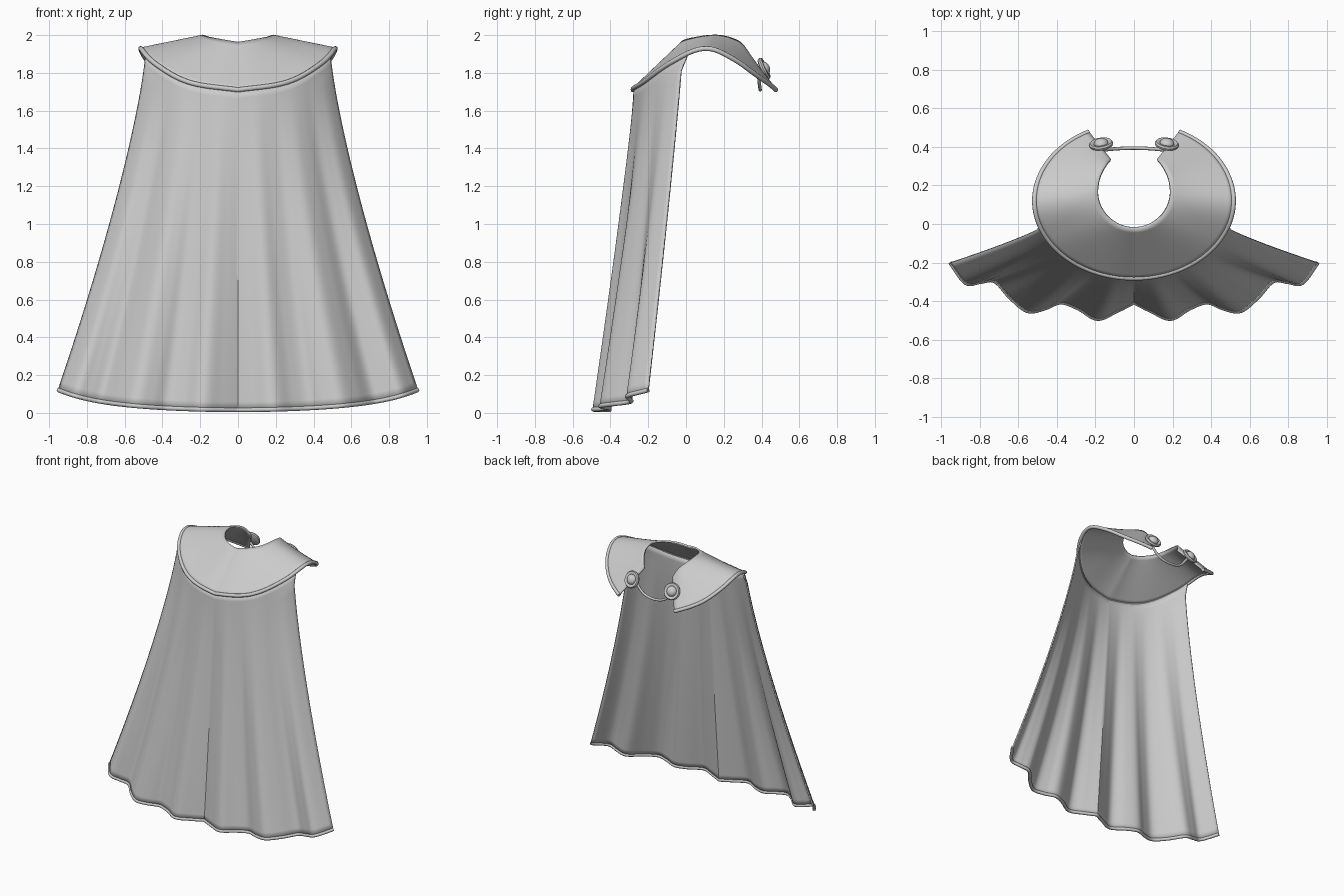
import bpy, math
from mathutils import Vector, Matrix

if "Cube" in bpy.data.objects:
    bpy.data.objects.remove(bpy.data.objects["Cube"])


def interp(keys, t):
    """Smooth (Hermite) interpolation through (position, value) pairs."""
    n = len(keys)
    t = max(keys[0][0], min(keys[-1][0], t))
    i = max(k for k in range(n - 1) if keys[k][0] <= t)

    def slope(k):
        a, b = keys[max(k - 1, 0)], keys[min(k + 1, n - 1)]
        return (b[1] - a[1]) / (b[0] - a[0])
    (t0, v0), (t1, v1) = keys[i], keys[i + 1]
    h = t1 - t0
    s = (t - t0) / h
    return ((2*s**3 - 3*s**2 + 1) * v0 + (s**3 - 2*s**2 + s) * h * slope(i)
            + (3*s**2 - 2*s**3) * v1 + (s**3 - s**2) * h * slope(i + 1))


def sheet(name, func, nu, nv, thick):
    """Cloth surface from func(u in -1..1, v in 0..1), with thickness."""
    verts = [func(-1 + 2 * i / nu, j / nv) for j in range(nv + 1) for i in range(nu + 1)]
    w = nu + 1
    faces = [(j*w + i, (j+1)*w + i, (j+1)*w + i + 1, j*w + i + 1)
             for j in range(nv) for i in range(nu)]
    me = bpy.data.meshes.new(name)
    me.from_pydata(verts, [], faces)
    ob = bpy.data.objects.new(name, me)
    bpy.context.collection.objects.link(ob)
    mod = ob.modifiers.new("thickness", 'SOLIDIFY')
    mod.thickness = thick
    mod.offset = 0
    smooth(ob)
    return ob


def smooth(ob):
    bpy.ops.object.select_all(action='DESELECT')
    ob.select_set(True)
    bpy.context.view_layer.objects.active = ob
    bpy.ops.object.shade_smooth_by_angle(angle=math.radians(40))


def tube(name, pts, radius):
    cu = bpy.data.curves.new(name, 'CURVE')
    cu.dimensions = '3D'
    cu.bevel_depth = radius
    cu.bevel_resolution = 3
    cu.use_fill_caps = True
    sp = cu.splines.new('POLY')
    sp.points.add(len(pts) - 1)
    for p, q in zip(sp.points, pts):
        p.co = (*q, 1)
    sp.use_smooth = True
    ob = bpy.data.objects.new(name, cu)
    bpy.context.collection.objects.link(ob)
    return ob


# Edge heights of the collar against angle from the back, in degrees
OUTER_Z = [(0, 1.71), (30, 1.75), (60, 1.855), (80, 1.92), (93, 1.925),
           (110, 1.87), (130, 1.785), (153, 1.71)]
INNER_Z = [(0, 1.96), (45, 1.982), (90, 1.996), (118, 1.97), (130, 1.94), (140, 1.89)]


def outer(deg):
    a = math.radians(deg)
    return Vector((0.515 * math.sin(a), 0.12 - 0.4 * math.cos(a), interp(OUTER_Z, abs(deg))))


def inner(deg):
    a = math.radians(deg)
    return Vector((0.187 * math.sin(a), 0.17 - (0.19 if abs(deg) < 90 else 0.21) * math.cos(a),
                   interp(INNER_Z, abs(deg))))


def collar(u, v):
    return inner(u * 140).lerp(outer(u * 153), v)


# Hem outline: y against x, giving the folds
HEM_Y = [(0, -0.405), (0.09, -0.45), (0.19, -0.49), (0.29, -0.435), (0.38, -0.405), (0.46, -0.435),
         (0.55, -0.45), (0.64, -0.38), (0.72, -0.295), (0.8, -0.30), (0.87, -0.305), (0.95, -0.20)]


def drape(u, v):
    x0 = 0.487 * u
    a = math.asin(x0 / 0.507)
    top = Vector((x0, 0.12 - 0.393 * math.cos(a), interp(OUTER_Z, abs(math.degrees(a))) - 0.004))
    x1 = 0.95 * u
    hem_z = 0.016 + 0.06 * u**2 + 0.045 * u**6
    y1 = interp(HEM_Y, abs(x1))
    tuck = 0.03 * u**8 * min(1, v / 0.05) * (1 - v)
    return Vector((x0 + (x1 - x0) * v**1.3,
                   top.y + (y1 - top.y) * v**1.1 - tuck,
                   top.z + (hem_z - top.z) * v))


# Shoulder collar and its rolled outer edge
sheet("collar", collar, 96, 12, 0.012)
tube("collar_trim", [collar(-1 + i / 50, 1) for i in range(101)], 0.013)

# Hanging cloth and its rolled hem
sheet("drape", drape, 120, 40, 0.01)
tube("hem_trim", [drape(-1 + i / 60, 1) for i in range(121)], 0.012)

# Domed clasp buttons: lathed profile (radius, height)
profile = [(0, -0.012), (0.05, -0.012), (0.06, -0.006), (0.062, 0.004), (0.056, 0.013), (0.046, 0.014),
           (0.037, 0.008), (0.034, 0.016), (0.026, 0.025), (0.014, 0.03), (0, 0.032)]
N = 32
for side, label in ((-1, "left"), (1, "right")):
    verts = [(r * math.cos(2*math.pi*k/N), r * math.sin(2*math.pi*k/N), h)
             for r, h in profile for k in range(N)]
    faces = [(j*N + k, j*N + (k+1) % N, (j+1)*N + (k+1) % N, (j+1)*N + k)
             for j in range(len(profile) - 1) for k in range(N)]
    me = bpy.data.meshes.new("clasp_" + label)
    me.from_pydata(verts, [], faces)
    rot = Vector((0.12 * side, 0.9, 0.42)).to_track_quat('Z', 'Y').to_matrix().to_4x4()
    me.transform(Matrix.Translation((0.17 * side, 0.412, 1.822)) @ rot)
    ob = bpy.data.objects.new("clasp_" + label, me)
    bpy.context.collection.objects.link(ob)
    bpy.context.view_layer.objects.active = ob
    ob.select_set(True)
    bpy.ops.object.mode_set(mode='EDIT')
    bpy.ops.mesh.select_all(action='SELECT')
    bpy.ops.mesh.remove_doubles(threshold=0.0001)
    bpy.ops.mesh.normals_make_consistent(inside=False)
    bpy.ops.object.mode_set(mode='OBJECT')
    smooth(ob)

# Cord hanging between the clasps
CORD_Z = [(0, 1.71), (0.06, 1.718), (0.11, 1.745), (0.165, 1.81)]
xs = [-0.165 + 0.33 * i / 32 for i in range(33)]
tube("clasp_cord", [(x, 0.393 - 0.4 * x * x, interp(CORD_Z, abs(x))) for x in xs], 0.009)
